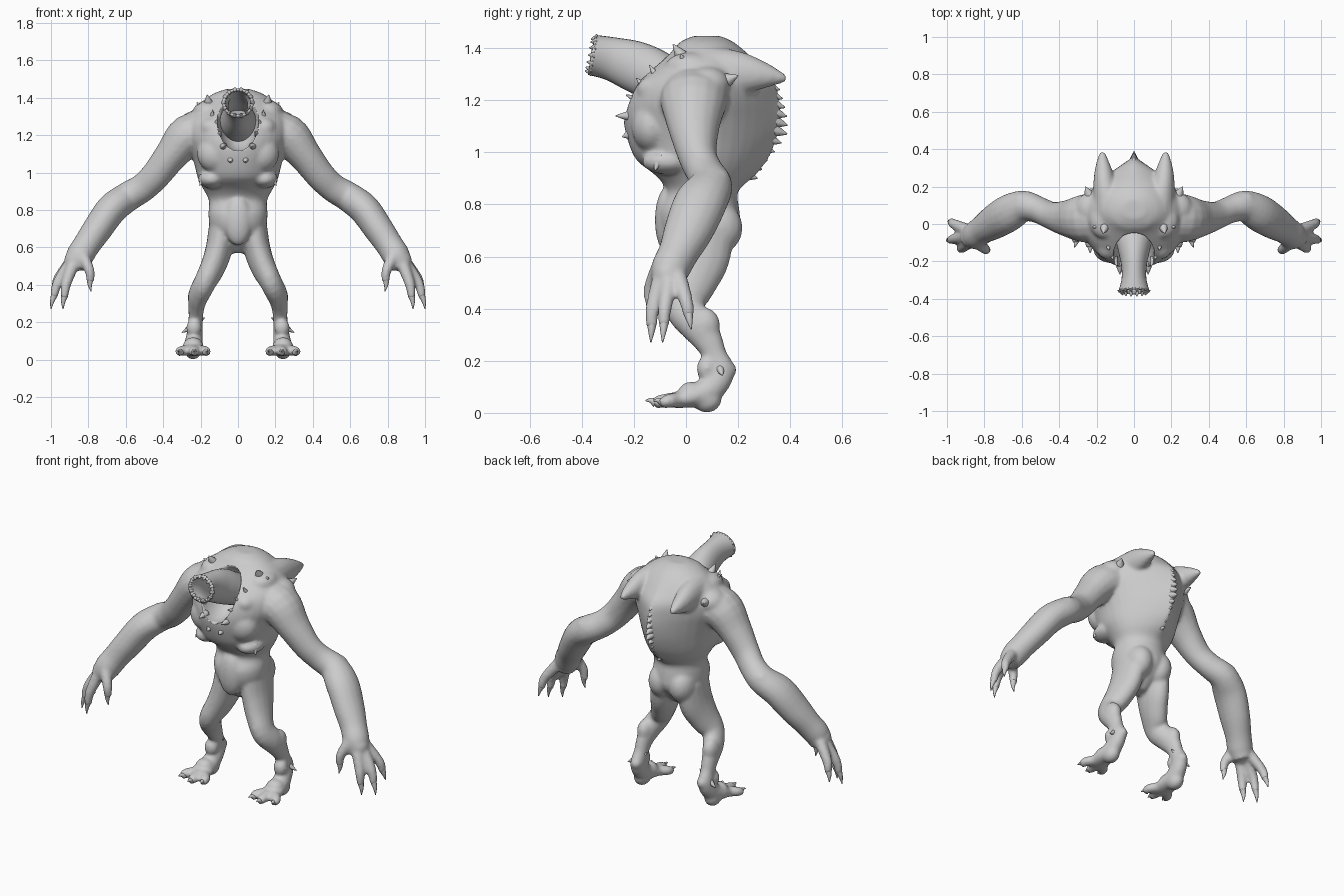
import bpy, bmesh, math
from mathutils import Vector, Matrix

skin = bpy.data.materials.new("grey_skin")
skin.diffuse_color = (0.6, 0.6, 0.6, 1)
X, Y, Z = Vector((1, 0, 0)), Vector((0, 1, 0)), Vector((0, 0, 1))


def refine(rows, n):
    """Catmull-Rom subdivision of rows of numbers."""
    out = []
    for i in range(len(rows) - 1):
        p0, p1, p2, p3 = (rows[max(i - 1, 0)], rows[i], rows[i + 1], rows[min(i + 2, len(rows) - 1)])
        for k in range(n):
            t = k / n
            out.append([0.5 * (2 * b + (c - a) * t + (2 * a - 5 * b + 4 * c - d) * t * t
                               + (3 * b - a - 3 * c + d) * t ** 3)
                        for a, b, c, d in zip(p0, p1, p2, p3)])
    return out + [list(rows[-1])]


def skin_rings(bm, rings, caps=(True, True)):
    vs = [[bm.verts.new(p) for p in r] for r in rings]
    n = len(vs[0])
    faces = [bm.faces.new((a[i], a[(i + 1) % n], b[(i + 1) % n], b[i]))
             for a, b in zip(vs, vs[1:]) for i in range(n)]
    if caps[0]:
        faces.append(bm.faces.new(vs[0][::-1]))
    if caps[1]:
        faces.append(bm.faces.new(vs[-1]))
    bmesh.ops.recalc_face_normals(bm, faces=faces)


def tube(bm, rows, ref=X, s=1, n=4, sides=16, caps=(True, True)):
    """Rows are x, y, z, radius along ref, radius across."""
    rows = refine(rows, n)
    pts = [Vector((r[0] * s, r[1], r[2])) for r in rows]
    rings = []
    for i, (p, r) in enumerate(zip(pts, rows)):
        t = (pts[min(i + 1, len(pts) - 1)] - pts[max(i - 1, 0)]).normalized()
        u = (ref - t * ref.dot(t)).normalized()
        v = t.cross(u)
        rings.append([p + u * r[3] * math.cos(a) + v * r[4] * math.sin(a)
                      for a in (2 * math.pi * k / sides for k in range(sides))])
    skin_rings(bm, rings, caps)


def spike(bm, base, tip, r, s=1, bend=(0, 0, 0), sides=8):
    b, t = Vector(base), Vector(tip)
    m = (b + t) / 2 + Vector(bend)
    d = (t - b).normalized()
    ref = X if abs(d.x) < 0.8 else Y
    tube(bm, [(*b, r, r), (*m, r * 0.6, r * 0.6), (*t, 0.002, 0.002)], ref, s, 3, sides)


def ball(bm, c, r, s=1):
    m = Matrix.Translation((c[0] * s, c[1], c[2])) @ Matrix.Diagonal((*r, 1))
    bmesh.ops.create_uvsphere(bm, u_segments=20, v_segments=12, radius=1, matrix=m)


def make(name, bm):
    me = bpy.data.meshes.new(name)
    bm.to_mesh(me)
    bm.free()
    ob = bpy.data.objects.new(name, me)
    bpy.context.collection.objects.link(ob)
    me.materials.append(skin)
    for p in me.polygons:
        p.use_smooth = True
    return ob


def apply_mod(ob, kind, **props):
    m = ob.modifiers.new(kind, kind)
    for k, v in props.items():
        setattr(m, k, v)
    bpy.context.view_layer.objects.active = ob
    ob.select_set(True)
    bpy.ops.object.modifier_apply(modifier=m.name)


# Torso: height, front y, back y, half width, sharpness of the back ridge
body = bmesh.new()
torso = [(.57, .0, .09, .035, 1), (.62, -.05, .14, .09, 1), (.7, -.1, .205, .147, 1),
         (.78, -.108, .205, .158, 1), (.85, -.075, .2, .155, 1.1), (.91, -.115, .265, .185, 1.7),
         (.97, -.19, .315, .215, 2), (1.05, -.225, .35, .235, 2.1), (1.13, -.24, .365, .262, 2.2),
         (1.2, -.23, .36, .285, 2.1), (1.27, -.2, .34, .28, 1.8), (1.33, -.13, .285, .245, 1.4),
         (1.385, -.06, .23, .185, 1.1), (1.425, -.02, .18, .125, 1), (1.447, .03, .13, .06, 1)]
rings = []
for z, yf, yb, w, k in refine(torso, 3):
    mid = yf + (yb - yf) * 0.45
    ring = []
    for i in range(40):
        a = 2 * math.pi * i / 40
        c, sn = math.cos(a), math.sin(a)
        x = w * math.copysign(abs(sn) ** (k if c > 0 else 0.97), sn)
        ring.append((x, mid + c * ((yb - mid) if c > 0 else (mid - yf)), z))
    rings.append(ring)
skin_rings(body, rings)
ball(body, (0, -.07, .74), (.075, .05, .13))

arm = [(.15, .04, 1.22, .13, .11), (.265, .03, 1.195, .13, .115), (.355, .03, 1.095, .1, .09),
       (.44, .045, .985, .075, .08), (.51, .075, .918, .072, .077), (.59, .095, .87, .085, .08),
       (.675, .055, .805, .102, .084), (.75, .01, .7, .095, .08), (.81, -.03, .612, .078, .074),
       (.848, -.06, .55, .075, .074), (.87, -.07, .49, .06, .055)]
leg = [(.085, .06, .72, .07, .125), (.1, .048, .6, .072, .122), (.132, .018, .5, .068, .1),
       (.178, -.008, .41, .06, .078), (.21, .035, .345, .056, .069), (.222, .08, .285, .044, .059),
       (.226, .112, .22, .039, .046), (.23, .135, .155, .042, .052), (.237, .085, .085, .05, .054),
       (.24, .02, .062, .06, .042), (.24, -.045, .045, .064, .028)]
fingers = [((.885, -.1, .5), (.92, -.128, .4), (.935, -.135, .27)),
           ((.905, -.065, .5), (.965, -.08, .41), (1.0, -.09, .27)),
           ((.895, -.03, .52), (.963, 0, .43), (.99, .02, .32)),
           ((.835, -.1, .56), (.795, -.135, .48), (.785, -.14, .365))]
toes = [(.175, -.1), (.235, -.125), (.305, -.095)]
# Centre and radii of muscle masses mirrored on both sides
muscles = [((.12, -.13, 1.1), (.1, .08, .1)), ((.14, -.07, .965), (.075, .1, .05)),
           ((.07, .125, .71), (.075, .093, .1)), ((.222, .07, .335), (.046, .062, .07)),
           ((.24, .08, .052), (.046, .057, .052)), ((.225, .155, .165), (.035, .04, .036)),
           ((.24, .02, .08), (.052, .05, .04)), ((.06, .07, 1.4), (.07, .1, .042)),
           ((.16, .02, 1.33), (.08, .1, .055)), ((.14, -.1, 1.24), (.07, .09, .06)),
           ((.23, .08, 1.26), (.085, .09, .07)), ((.6, .12, .9), (.05, .05, .04)),
           ((.235, .08, .17), (.042, .04, .05)), ((.87, -.07, .53), (.06, .06, .06))]
claws = bmesh.new()
for s in (1, -1):
    tube(body, arm, Y, s)
    tube(body, leg, X, s)
    for c, r in muscles:
        ball(body, c, r, s)
    # Large horn sweeping back from each shoulder blade
    tube(body, [(.13, .08, 1.3, .095, .11), (.155, .2, 1.303, .065, .087), (.165, .3, 1.295, .044, .052),
                (.17, .385, 1.283, .014, .014)], X, s)
    for p in fingers:
        a, b, c = map(Vector, p)
        e = b.lerp(c, .55)
        tube(body, [(*a, .035, .035), (*b, .028, .028), (*e, .021, .021)], Y, s, 4, 10)
        spike(claws, b.lerp(c, .42), c, .019, s, (.004, 0, 0))
    for x, y in toes:
        tube(body, [(.24, -.01, .052, .036, .032), (x, y * .7, .046, .031, .028),
                    (x, y, .037, .024, .022)], X, s, 3, 10)
        spike(claws, (x, y + .01, .037), (x + (x - .24) * .2, y - .03, .047), .017, s, (0, 0, .006))
    # Ankle spurs
    spike(claws, (.255, .13, .17), (.3, .14, .145), .018, s)
    spike(claws, (.21, .13, .2), (.178, .12, .225), .014, s)

# Fused body with the gaping maw cut out
body_ob = make("body", body)
apply_mod(body_ob, 'REMESH', mode='VOXEL', voxel_size=.0095, use_smooth_shade=True)
apply_mod(body_ob, 'SMOOTH', factor=.5, iterations=9)
cut = bmesh.new()
ball(cut, (0, -.2, 1.29), (.115, .195, .178))
cutter = make("maw_cutter", cut)
cutter.hide_render = True
apply_mod(body_ob, 'BOOLEAN', object=cutter, operation='DIFFERENCE', solver='EXACT')
bpy.data.objects.remove(cutter)
make("claws", claws)

# Hollow tube-shaped mouth reaching out of the maw
bm = bmesh.new()
tube(bm, [(0, .05, 1.22, .09, .09), (0, -.07, 1.27, .098, .095), (0, -.14, 1.305, .085, .1),
          (0, -.21, 1.335, .07, .096), (0, -.29, 1.36, .066, .083), (0, -.362, 1.374, .084, .078)],
     X, 1, 5, 28, (True, False))
mouth = make("mouth_tube", bm)
apply_mod(mouth, 'SOLIDIFY', thickness=.014, offset=-1)

# Ring of teeth around the tube opening
bm = bmesh.new()
for i in range(14):
    a = 2 * math.pi * i / 14
    c, sn = math.cos(a), math.sin(a)
    y = -.35 + .012 * sn
    spike(bm, (c * .077, y, 1.374 + sn * .07), (c * .066, y - .026, 1.374 + sn * .061), .014)
make("tube_teeth", bm)

# Serrated ridge down the spine
bm = bmesh.new()
for i in range(11):
    f = i / 10
    z = 1.25 - .34 * f
    y = .325 + .03 * math.sin(math.pi * min(f * 1.2, 1)) - .085 * max(0, f - .5) * 2
    spike(bm, (0, y - .035, z + .01), (0, y + .035, z - .01), .032)
make("spine_spikes", bm)

# Small spikes on the maw rim, chest and shoulders
bm = bmesh.new()
rim = [((.155, -.01, 1.36), (.165, -.05, 1.415), .03), ((.14, -.1, 1.27), (.135, -.14, 1.335), .022),
       ((.125, -.15, 1.24), (.11, -.19, 1.285), .02), ((.105, -.18, 1.2), (.09, -.23, 1.22), .018),
       ((.08, -.2, 1.14), (.075, -.27, 1.14), .024), ((.04, -.21, 1.07), (.04, -.245, 1.06), .022),
       ((.18, .0, 1.33), (.22, -.02, 1.375), .03), ((.23, .14, 1.27), (.26, .2, 1.295), .035),
       ((.18, -.1, .98), (.205, -.12, .93), .025)]
for s in (1, -1):
    for b, t, r in rim:
        spike(bm, b, t, r, s)
make("rim_spikes", bm)
